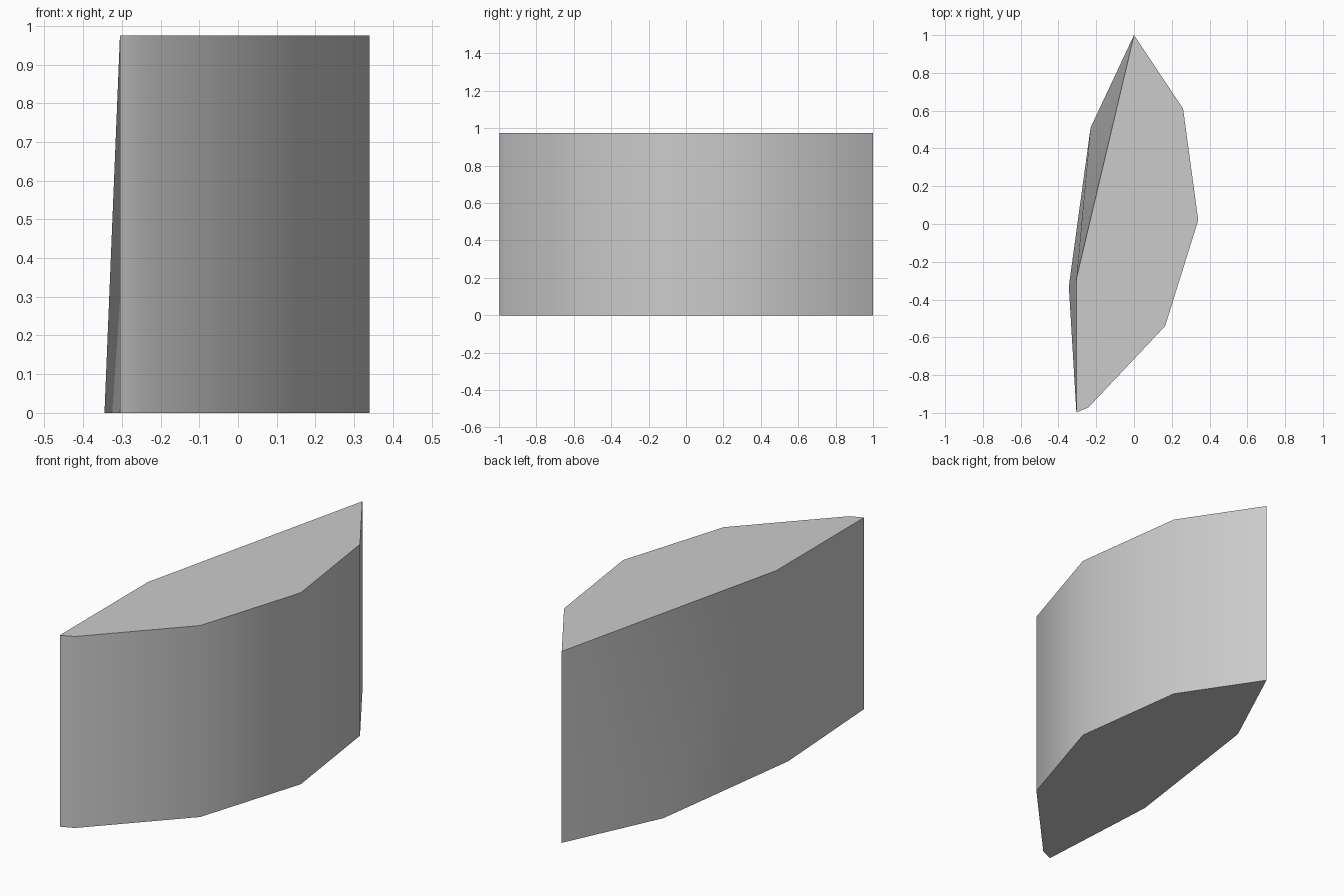
import bpy
import bmesh
import math

cube = bpy.data.objects.get("Cube")
if cube:
    bpy.data.objects.remove(cube, do_unlink=True)

HEIGHT = 0.975

# Plan outlines: the curved side is upright, the other side leans inwards
back_point = (0.0, 1.0)
front_point = (-0.305, -0.998)
curved_side = [(0.26, 0.61), (0.34, 0.02), (0.165, -0.54), (-0.24, -0.97)]
shared = [front_point] + curved_side[::-1] + [back_point]
foot_side = [(-0.23, 0.51), (-0.345, -0.33)]
top_side = (-0.305, -0.29)

bm = bmesh.new()
low = [bm.verts.new((x, y, 0)) for x, y in shared]
high = [bm.verts.new((x, y, HEIGHT)) for x, y in shared]
foot_back, foot_front = [bm.verts.new((x, y, 0)) for x, y in foot_side]
shoulder = bm.verts.new((*top_side, HEIGHT))

# Flat ends
bm.faces.new(high + [shoulder])
bm.faces.new([foot_front, foot_back] + low[::-1])

# Upright curved wall
for i in range(len(low) - 1):
    bm.faces.new((low[i], low[i + 1], high[i + 1], high[i]))

# Leaning wall, joining the two foot corners to the single top corner
bm.faces.new((low[-1], foot_back, high[-1]))
bm.faces.new((foot_back, shoulder, high[-1]))
bm.faces.new((foot_back, foot_front, shoulder))
bm.faces.new((foot_front, low[0], shoulder))
bm.faces.new((low[0], high[0], shoulder))

bmesh.ops.recalc_face_normals(bm, faces=bm.faces)
mesh = bpy.data.meshes.new("faceted_block")
bm.to_mesh(mesh)
bm.free()

block = bpy.data.objects.new("faceted_block", mesh)
bpy.context.collection.objects.link(block)

# Plain grey material
grey = bpy.data.materials.new("light_grey")
grey.use_nodes = True
colour = (0.6, 0.6, 0.6, 1)
grey.diffuse_color = colour
grey.node_tree.nodes["Principled BSDF"].inputs["Base Color"].default_value = colour
mesh.materials.append(grey)

# Smooth walls with crisp rims
bpy.ops.object.select_all(action="DESELECT")
block.select_set(True)
bpy.context.view_layer.objects.active = block
bpy.ops.object.shade_smooth_by_angle(angle=math.radians(30))
